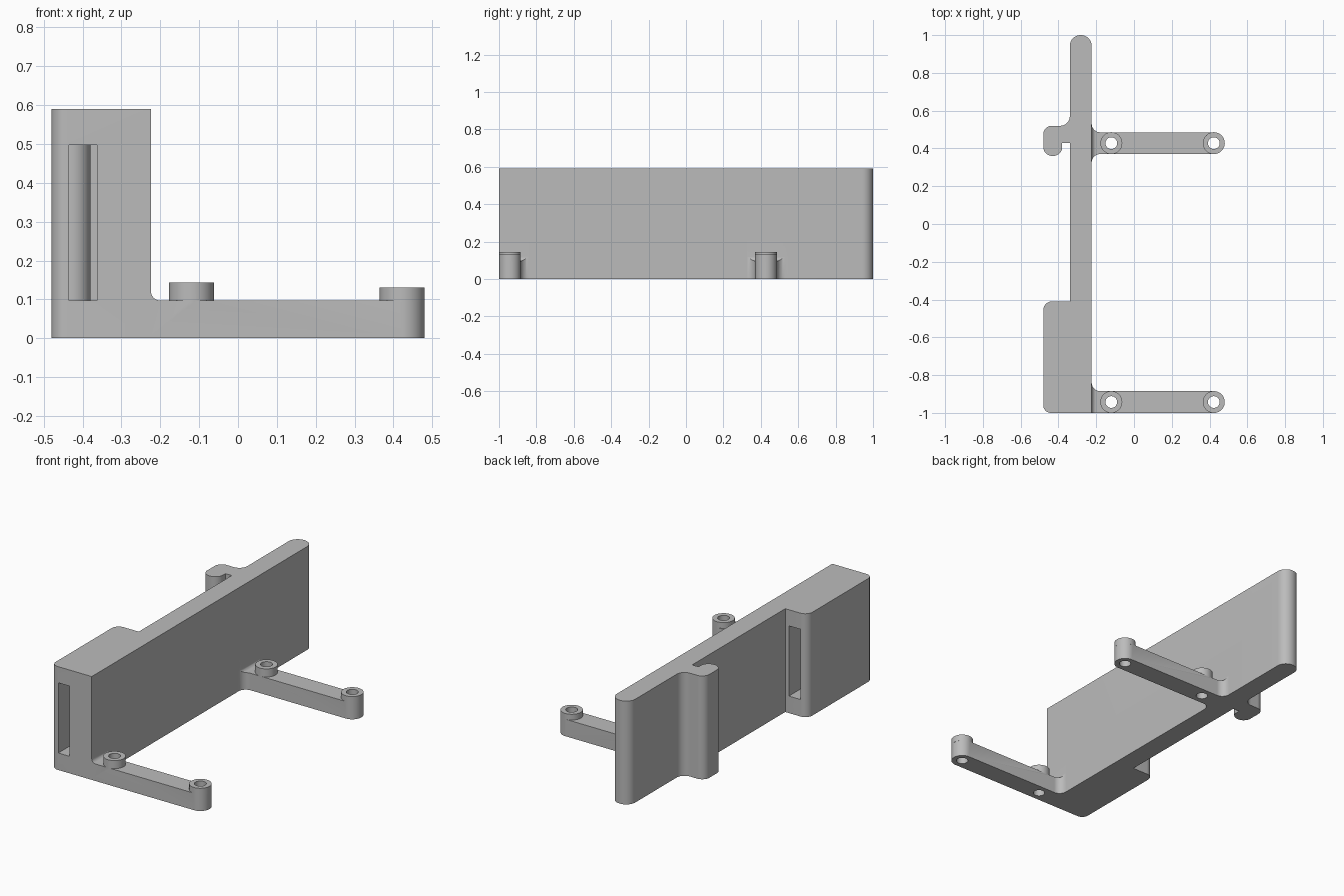
import bpy, bmesh
from math import sin, cos, tan, pi, atan2, radians
from mathutils import Vector, Matrix

cube = bpy.data.objects.get("Cube")
if cube:
    bpy.data.objects.remove(cube, do_unlink=True)

grey = bpy.data.materials.new("plain grey")
grey.use_nodes = True
grey.diffuse_color = (0.5, 0.5, 0.5, 1)
grey.node_tree.nodes["Principled BSDF"].inputs["Base Color"].default_value = (0.5, 0.5, 0.5, 1)


def rounded(corners, steps=12):
    """Outline from (x, y) or (x, y, radius) corners."""
    out = []
    for i, c in enumerate(corners):
        p = Vector(c[:2])
        if len(c) == 2:
            out.append(p)
            continue
        a = (Vector(corners[i - 1][:2]) - p).normalized()
        b = (Vector(corners[(i + 1) % len(corners)][:2]) - p).normalized()
        half, r = a.angle(b) / 2, c[2]
        mid = p + (a + b).normalized() * r / sin(half)
        s, e = p + a * r / tan(half) - mid, p + b * r / tan(half) - mid
        start = atan2(s.y, s.x)
        sweep = (atan2(e.y, e.x) - start + pi) % (2 * pi) - pi
        for k in range(steps + 1):
            t = start + sweep * k / steps
            out.append(mid + Vector((cos(t), sin(t))) * r)
    return out


def prism(name, outline, low, high, matrix=Matrix()):
    bm = bmesh.new()
    face = bm.faces.new([bm.verts.new((p[0], p[1], low)) for p in outline])
    ext = bmesh.ops.extrude_face_region(bm, geom=[face])["geom"]
    bmesh.ops.translate(bm, vec=(0, 0, high - low),
                        verts=[v for v in ext if isinstance(v, bmesh.types.BMVert)])
    bmesh.ops.transform(bm, matrix=matrix, verts=bm.verts)
    bmesh.ops.recalc_face_normals(bm, faces=bm.faces)
    mesh = bpy.data.meshes.new(name)
    bm.to_mesh(mesh)
    bm.free()
    mesh.materials.append(grey)
    obj = bpy.data.objects.new(name, mesh)
    bpy.context.collection.objects.link(obj)
    return obj


def disc(name, x, y, r, low, high, sides=48):
    ring = [(x + r * cos(2 * pi * k / sides), y + r * sin(2 * pi * k / sides)) for k in range(sides)]
    return prism(name, ring, low, high)


def combine(target, tool, operation):
    mod = target.modifiers.new("join", "BOOLEAN")
    mod.operation, mod.object, mod.solver = operation, tool, "EXACT"
    with bpy.context.temp_override(object=target, active_object=target):
        bpy.ops.object.modifier_apply(modifier=mod.name)
    bpy.data.objects.remove(tool, do_unlink=True)


# Upright wall with front block and rear hook
FACE, BACK, SIDE = -0.224, -0.34, -0.48
bracket = prism("bracket", rounded([
    (SIDE, -1, 0.04), (FACE, -1), (FACE, 1, 0.057), (BACK, 1, 0.057),
    (BACK, 0.52, 0.05), (SIDE, 0.52, 0.045), (SIDE, 0.36, 0.048), (-0.38, 0.36, 0.048),
    (-0.38, 0.43), (BACK, 0.43), (BACK, -0.41), (SIDE, -0.41, 0.045)]), 0, 0.59)

# Slot running through the front block
combine(bracket, prism("slot_cutter", [(-0.435, -1.1), (-0.363, -1.1), (-0.363, -0.3), (-0.435, -0.3)],
                       0.097, 0.498), "DIFFERENCE")

# Arms with filleted roots, bosses and screw holes
TIP, ROOT, R, ARM_TOP = 0.48, -0.28, 0.0575, 0.097
upright = Matrix.Rotation(radians(90), 4, "X")
for y, flush in ((-1 + R, True), (0.428, False)):
    lo, hi = y - R, y + R
    plan = [(ROOT, lo)] if flush else [(ROOT, lo - 0.06), (FACE, lo - 0.06), (FACE, lo, 0.045)]
    plan += [(TIP, lo, R - 0.0005), (TIP, hi, R - 0.0005), (FACE, hi, 0.045),
             (FACE, hi + 0.06), (ROOT, hi + 0.06)]
    arm = prism("arm", rounded(plan), 0, 0.2)
    side = rounded([(-0.4, -0.1), (0.6, -0.1), (0.6, ARM_TOP), (FACE, ARM_TOP, 0.024),
                    (FACE, 0.3), (-0.4, 0.3)])
    combine(arm, prism("arm_side", side, -y - 0.3, -y + 0.3, upright), "INTERSECT")
    combine(bracket, arm, "UNION")
    for x, top in ((-0.12, 0.143), (TIP - R, 0.13)):
        combine(bracket, disc("boss", x, y, 0.058, ARM_TOP - 0.004, top), "UNION")
        combine(bracket, disc("hole_cutter", x, y, 0.031, -0.1, 0.3), "DIFFERENCE")

# Smooth the rounds, keep the edges sharp
bpy.ops.object.select_all(action="DESELECT")
bracket.select_set(True)
bpy.context.view_layer.objects.active = bracket
bpy.ops.object.shade_smooth_by_angle(angle=radians(30))
